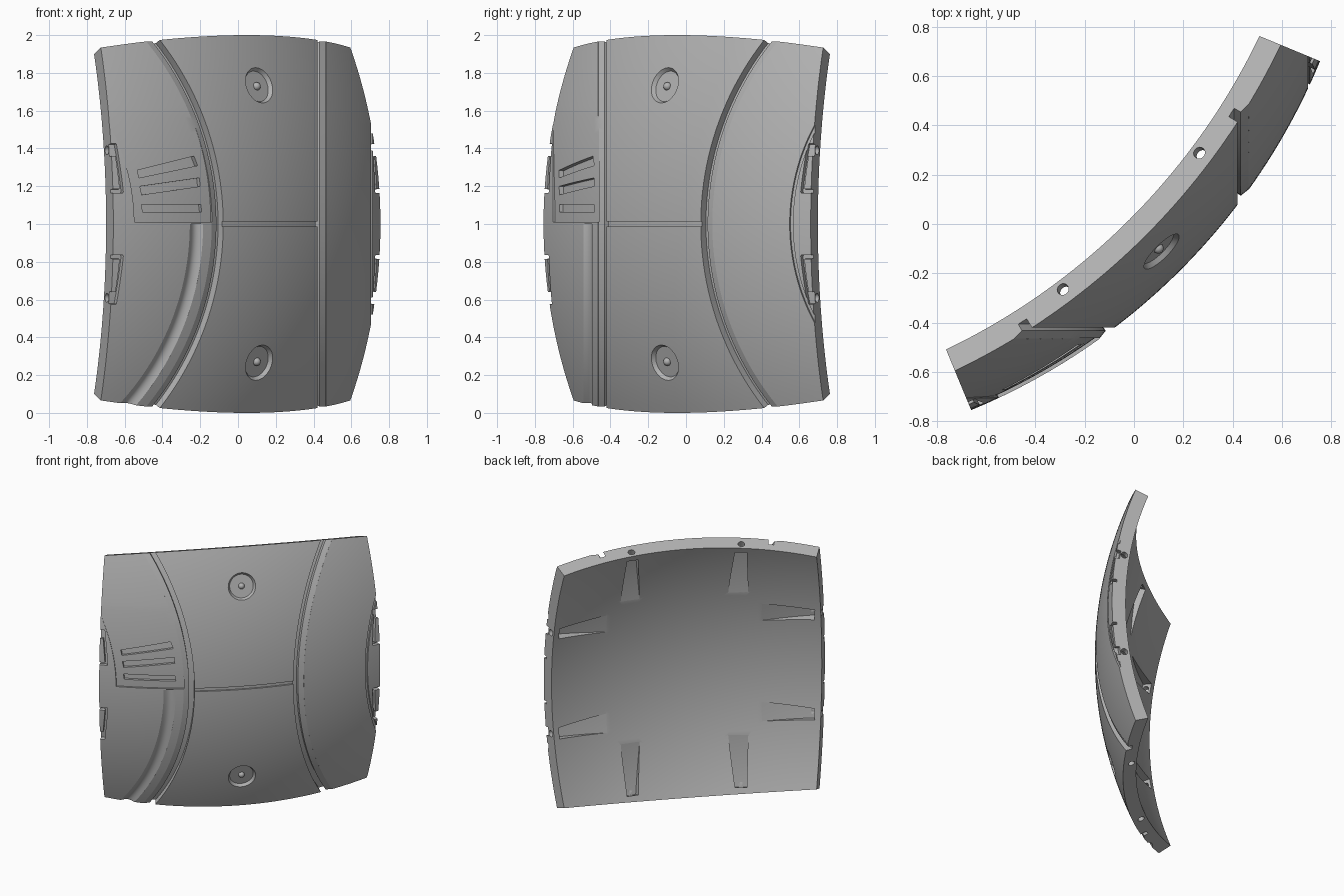
import bpy, bmesh, math
from mathutils import Vector, Matrix

if "Cube" in bpy.data.objects:
    bpy.data.objects.remove(bpy.data.objects["Cube"])

# The panel is a 45 degree square section of a spherical shell
HALF = math.radians(22.5)
R = 1 / math.sin(HALF)
R_IN = R - 0.1
C = Vector((-1.66, 1.66, 1.0))
U = Vector((1, 1, 0)).normalized()
W = Vector((1, -1, 0)).normalized()
V = Vector((0, 0, 1))

grey = bpy.data.materials.new("panel_grey")
grey.use_nodes = True
colour = (0.45, 0.45, 0.45, 1)
grey.diffuse_color = colour
grey.node_tree.nodes["Principled BSDF"].inputs["Base Color"].default_value = colour


def on_uv(u, v):
    """Point of the outer sphere above panel coordinates."""
    return U * u + V * v + W * math.sqrt(R * R - u * u - v * v)


def on_y(y, z):
    """Point of the outer sphere at a given depth and height."""
    b = y - C.y
    return Vector((math.sqrt(R * R - b * b - (z - 1) ** 2), b, z - 1))


def on_x(x, z):
    a = x - C.x
    return Vector((a, -math.sqrt(R * R - a * a - (z - 1) ** 2), z - 1))


def mirror(p):
    return Vector((-p.y, -p.x, p.z))


def block(bm, f, n, m, low, high):
    """Closed block between two radii over the patch f(s, t)."""
    layers = []
    for radius in (low, high):
        layer = []
        for i in range(n + 1):
            for j in range(m + 1):
                s, t = i / n, j / m
                r = radius(s, t) if callable(radius) else radius
                layer.append(bm.verts.new(C + f(s, t).normalized() * r))
        layers.append(layer)
    k = m + 1
    faces = []
    for layer in layers:
        for i in range(n):
            for j in range(m):
                a = i * k + j
                faces.append(bm.faces.new([layer[q] for q in (a, a + 1, a + k + 1, a + k)]))
    rim = [j for j in range(m)] + [i * k + m for i in range(n)]
    rim += [n * k + j for j in range(m, 0, -1)] + [i * k for i in range(n, 0, -1)]
    for a, b in zip(rim, rim[1:] + rim[:1]):
        faces.append(bm.faces.new([layers[0][a], layers[0][b], layers[1][b], layers[1][a]]))
    bmesh.ops.recalc_face_normals(bm, faces=faces)


def finish(bm, name):
    mesh = bpy.data.meshes.new(name)
    bm.to_mesh(mesh)
    bm.free()
    mesh.materials.append(grey)
    ob = bpy.data.objects.new(name, mesh)
    bpy.context.collection.objects.link(ob)
    return ob


def select(ob):
    bpy.ops.object.select_all(action='DESELECT')
    ob.select_set(True)
    bpy.context.view_layer.objects.active = ob


def lerp(a, b, t):
    return a + (b - a) * t


def frame(origin, axis):
    return Matrix.Translation(origin) @ axis.to_track_quat('Z', 'Y').to_matrix().to_4x4()


# Shell
bm = bmesh.new()
block(bm, lambda s, t: U * math.tan(HALF * (2 * s - 1)) + V * math.tan(HALF * (2 * t - 1)) + W,
      48, 48, R_IN, R)
panel = finish(bm, "shell_panel")


def cut(bm):
    tool = finish(bm, "cutter")
    tool.hide_render = True
    select(panel)
    mod = panel.modifiers.new("cut", 'BOOLEAN')
    mod.operation = 'DIFFERENCE'
    mod.solver = 'MANIFOLD'
    mod.object = tool
    bpy.ops.object.modifier_apply(modifier=mod.name)
    bpy.data.objects.remove(tool)


def cut_patch(f, n, m, low):
    bm = bmesh.new()
    block(bm, f, n, m, low, R + 0.05)
    cut(bm)


def slab(y0, y1, z0, z1, flip=False):
    def f(s, t):
        p = on_y(lerp(y0, y1, s), lerp(z0, z1, t))
        return mirror(p) if flip else p
    return f


# Two long curved grooves, each with a shallow lip beside it
for flip in (False, True):
    cut_patch(slab(-0.42, -0.442, -0.06, 2.06, flip), 1, 50, R - 0.045)
    cut_patch(slab(-0.435, -0.465, -0.05, 2.05, flip), 1, 50,
              lambda s, t: R - 0.014 * (1 - s) - 0.001)

# Seam between the grooves
cut_patch(lambda s, t: on_uv(lerp(-0.362, 0.362, s), lerp(-0.012, 0.012, t)), 24, 1, R - 0.012)

# Curved line at the left end
cut_patch(slab(-0.705, -0.713, 0.44, 1.56, True), 1, 30, R - 0.012)

# Sunken vent field that fades upward
cut_patch(slab(-0.705, -0.463, 1.01, 1.68), 10, 24, lambda s, t: R - 0.016 * (1 - t) + 0.002)

# Vent slots: left bottom, left top, right bottom, right top
SLOTS = (
    ((-0.52, 1.245), (-0.53, 1.285), (-0.21, 1.31), (-0.23, 1.36)),
    ((-0.505, 1.155), (-0.515, 1.2), (-0.195, 1.2), (-0.2, 1.245)),
    ((-0.5, 1.065), (-0.505, 1.105), (-0.185, 1.065), (-0.19, 1.105)),
)
for corners in SLOTS:
    a, b, c, d = (Vector(p) for p in corners)
    cut_patch(lambda s, t: on_x(*lerp(lerp(a, c, s), lerp(b, d, s), t)), 8, 1, R - 0.034)

# Soft valley below the vent field
cut_patch(slab(-0.495, -0.545, -0.04, 1.0), 8, 30,
          lambda s, t: R + 0.002 - 0.02 * math.sin(math.pi * s))

# Clip outlines near both side edges
CLIP = (
    ((0.945, 0.165), (1.06, 0.165), (0.945, 0.185), (1.06, 0.185)),
    ((0.942, 0.17), (0.96, 0.17), (0.957, 0.42), (0.972, 0.42)),
    ((0.958, 0.36), (1.06, 0.36), (0.958, 0.425), (1.06, 0.425)),
)
for su in (-1, 1):
    for sv in (-1, 1):
        for corners in CLIP:
            a, b, c, d = (Vector((p[0] * su, p[1] * sv)) for p in corners)
            cut_patch(lambda s, t: on_uv(*lerp(lerp(a, b, s), lerp(c, d, s), t)), 1, 6, R - 0.03)

# Round dimples, each with a small pin
for i, v in enumerate((-0.735, 0.735)):
    axis = on_uv(0, v).normalized()
    bm = bmesh.new()
    bmesh.ops.create_cone(bm, cap_ends=True, segments=40, radius1=0.084, radius2=0.124,
                          depth=0.06, matrix=frame(C + axis * (R + 0.008), axis))
    cut(bm)
    bm = bmesh.new()
    bmesh.ops.create_uvsphere(bm, u_segments=20, v_segments=10, radius=0.022,
                              matrix=frame(C + axis * (R - 0.022), axis))
    select(finish(bm, "dimple_pin_%d" % (i + 1)))
    bpy.ops.object.shade_smooth_by_angle()

# Tapered fastener pockets inside and the holes that reach them from the edges
for turn in range(4):
    ca, sa = round(math.cos(turn * math.pi / 2)), round(math.sin(turn * math.pi / 2))
    for side in (-0.4, 0.4):
        def spun(a, b):
            return on_uv(a * ca - b * sa, a * sa + b * ca)

        bm = bmesh.new()
        block(bm, lambda s, t: spun(side + (s - 0.5) * lerp(0.15, 0.085, t), lerp(0.54, 0.945, t)),
              4, 12, R_IN - 0.06, lambda s, t: R_IN + lerp(-0.006, 0.066, t))
        cut(bm)
        edge_v = math.sin(HALF) * math.sqrt(R * R - side * side)
        start = spun(side, edge_v).normalized() * (R - 0.06)
        along = (spun(side, edge_v + 0.01) - spun(side, edge_v - 0.01)).normalized()
        bm = bmesh.new()
        bmesh.ops.create_cone(bm, cap_ends=True, segments=24, radius1=0.024, radius2=0.024,
                              depth=0.16, matrix=frame(C + start, along))
        cut(bm)

select(panel)
bpy.ops.object.shade_smooth_by_angle(angle=math.radians(20))
